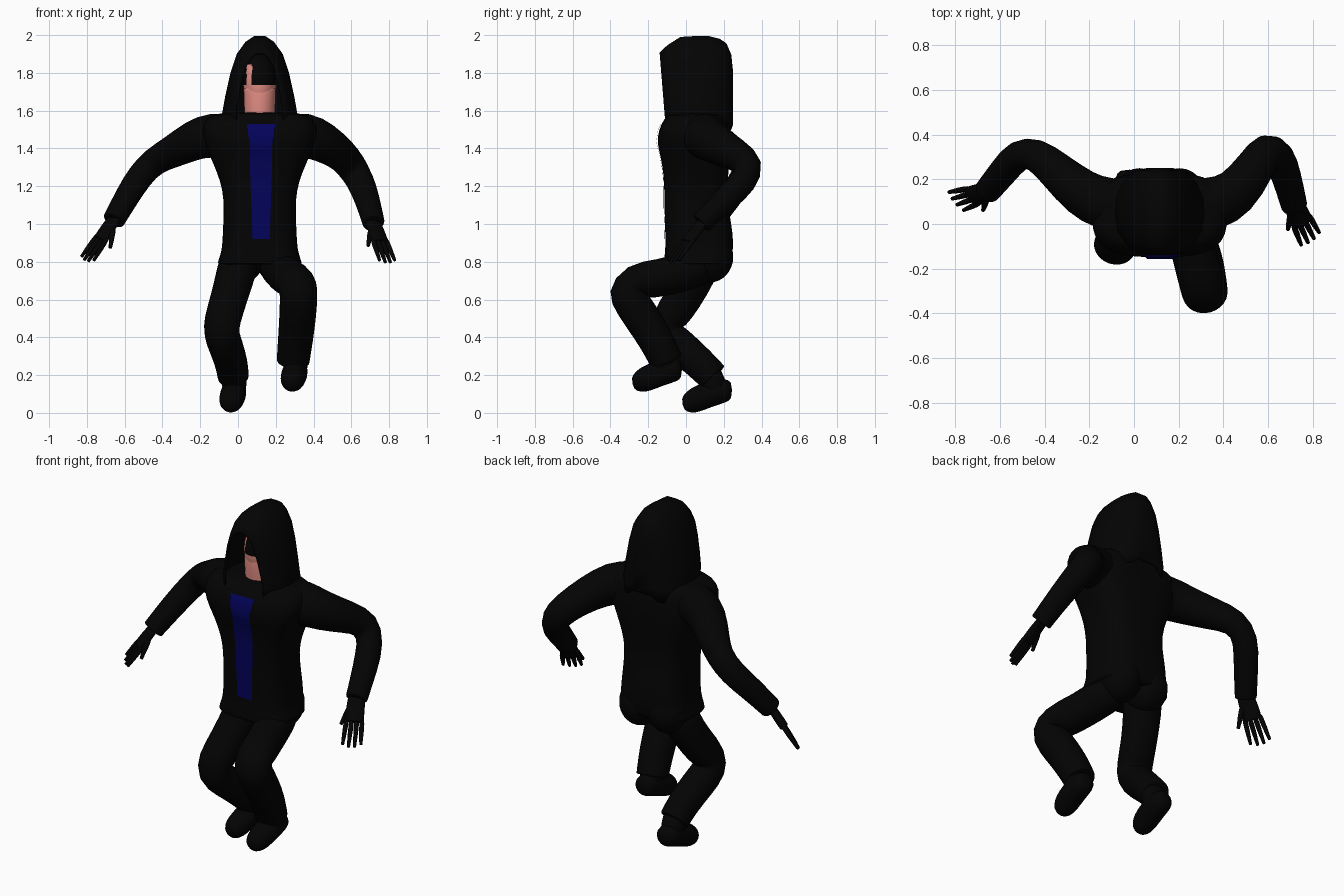
import bpy, bmesh, math
from mathutils import Vector as V

if "Cube" in bpy.data.objects:
    bpy.data.objects.remove(bpy.data.objects["Cube"])


def material(name, r, g, b):
    m = bpy.data.materials.new(name)
    m.diffuse_color = (r, g, b, 1)
    m.use_nodes = True
    m.node_tree.nodes["Principled BSDF"].inputs["Base Color"].default_value = m.diffuse_color
    return m


BLACK = material("black cloth", 0.001, 0.001, 0.001)
BLUE = material("navy shirt", 0.001, 0.001, 0.105)
SKIN = material("skin", 0.80, 0.28, 0.24)


def finish(name, bm, mats, subdiv=0):
    bmesh.ops.recalc_face_normals(bm, faces=bm.faces)
    for f in bm.faces:
        f.smooth = True
    me = bpy.data.meshes.new(name)
    bm.to_mesh(me)
    bm.free()
    ob = bpy.data.objects.new(name, me)
    bpy.context.collection.objects.link(ob)
    for m in mats:
        me.materials.append(m)
    if subdiv:
        ob.modifiers.new("smooth", 'SUBSURF').levels = subdiv
        ob.modifiers["smooth"].render_levels = subdiv
    return ob


def loft(rings, closed=True, cap_start=True, cap_end=True):
    bm = bmesh.new()
    rows = [[bm.verts.new(p) for p in r] for r in rings]
    n = len(rows[0])
    for a, b in zip(rows, rows[1:]):
        for i in range(n if closed else n - 1):
            j = (i + 1) % n
            bm.faces.new((a[i], a[j], b[j], b[i]))
    if cap_start:
        bm.faces.new(rows[0])
    if cap_end:
        bm.faces.new(rows[-1])
    return bm


def tube(name, pts, mat=BLACK, sides=12, across=(1, 0, 0), flat=1.0, crisp=True):
    """Round limb through (x, y, z, radius) points; crisp keeps the end full width."""
    ps = [V(p[:3]) for p in pts]
    u, rings = V(across), []
    for i, p in enumerate(ps):
        t = (ps[min(i + 1, len(ps) - 1)] - ps[max(i - 1, 0)]).normalized()
        u = (u - t * u.dot(t)).normalized()
        w = t.cross(u) * flat
        r = pts[i][3] * 1.03
        rings.append([p + r * (u * math.cos(a) + w * math.sin(a))
                      for a in (2 * math.pi * k / sides for k in range(sides))])
    if crisp:
        rings.append([q + t * .008 for q in rings[-1]])
        rings.append([q.lerp(ps[-1] + t * .008, .25) for q in rings[-1]])
    return finish(name, loft(rings), [mat], 1)


# Jacket torso: z, half width, front y, back y
CX, SQ = 0.115, 0.65
TORSO = [(0.785, .222, -.11, .225), (0.79, .225, -.115, .235), (0.83, .212, -.115, .245),
         (0.87, .20, -.11, .25), (0.95, .196, -.11, .25), (1.08, .19, -.115, .225),
         (1.18, .196, -.115, .22), (1.27, .225, -.12, .225), (1.36, .265, -.135, .23),
         (1.43, .295, -.155, .232), (1.50, .31, -.145, .225), (1.56, .29, -.115, .21),
         (1.595, .22, -.08, .18)]


def spow(v, e):
    return math.copysign(abs(v) ** e, v)


rings = []
for z, rx, y0, y1 in TORSO:
    cy, ry = (y0 + y1) / 2, (y1 - y0) / 2
    rings.append([V((CX + rx * spow(math.cos(a), SQ), cy + ry * spow(math.sin(a), SQ), z))
                  for a in (2 * math.pi * k / 28 for k in range(28))])
finish("jacket", loft(rings), [BLACK], 1)


# Shirt front: thin strip following the chest
def front_y(z, x):
    for a, b in zip(TORSO, TORSO[1:]):
        if a[0] <= z <= b[0]:
            t = (z - a[0]) / (b[0] - a[0])
            rx, y0, y1 = (a[k] + t * (b[k] - a[k]) for k in (1, 2, 3))
            c = abs((x - CX) / rx) ** (1 / SQ)
            return (y0 + y1) / 2 - (y1 - y0) / 2 * (1 - c * c) ** (SQ / 2)
    return 0


rows = []
for k in range(21):
    z = 0.92 + k * 0.61 / 20
    half = 0.046 + 0.012 * min(1, k / 12) + (0.018 * (k - 16) / 4 if k > 16 else 0)
    rows.append([V((x, front_y(z, x) - 0.003, z))
                 for x in (CX + 0.007 + half * s for s in (-1, -.5, 0, .5, 1))])
finish("shirt_front", loft(rows, False, False, False), [BLUE])

# Head and neck: upper face hidden by dark hair
bm = bmesh.new()
bmesh.ops.create_uvsphere(bm, u_segments=48, v_segments=32, radius=1)
for v in bm.verts:
    v.co = V((CX + .088 * v.co.x, .06 + .11 * v.co.y, 1.75 + .15 * v.co.z))
for f in bm.faces:
    c = f.calc_center_median()
    lock_gap = .045 < c.x < .075 and c.z < 1.84 and c.y < .06
    f.material_index = int(c.z > 1.73 and not lock_gap)
finish("head", bm, [SKIN, BLACK])
tube("neck", [(CX, .05, 1.5, .08), (CX, .045, 1.6, .08), (CX, .04, 1.66, .082), (CX, .043, 1.71, .084)],
     SKIN, 20)

# Hood: arched sections running front to back, open at the front
ARCH = [(.190, 0), (.20, .16), (.182, .36), (.155, .60), (.122, .80), (.075, .93), (.03, .99)]
HOOD = [(-.14, 1.91, .66, 1.54), (-.10, 1.95, .8, 1.53), (-.03, 1.995, .94, 1.52), (.05, 2.0, 1, 1.5),
        (.12, 2.0, .98, 1.49), (.18, 1.985, .84, 1.49), (.215, 1.96, .7, 1.49), (.24, 1.9, .52, 1.5),
        (.25, 1.8, .3, 1.53)]
rows = []
for y, top, w, low in HOOD:
    half = [(x * w, low + (top - low) * h) for x, h in ARCH]
    pts = [(-x, z) for x, z in half] + [(x, z) for x, z in reversed(half)]
    tilt = .03 if y < -.09 else 0          # front rim leans back toward the chin
    rows.append([V((CX + x, y + tilt * (top - z) / (top - low), z)) for x, z in pts])
hood = finish("hood", loft(rows, False, False, True), [BLACK])
s = hood.modifiers.new("thickness", 'SOLIDIFY')
s.thickness, s.offset = 0.012, -1

# Arms
tube("right_arm", [(-.02, .08, 1.46, .12), (-.14, .09, 1.475, .122), (-.235, .135, 1.445, .108),
                   (-.35, .24, 1.38, .086), (-.445, .322, 1.335, .074), (-.52, .315, 1.255, .072),
                   (-.585, .235, 1.15, .067), (-.655, .15, 1.025, .06)])
tube("left_arm", [(.25, .08, 1.46, .12), (.365, .09, 1.475, .125), (.46, .135, 1.43, .108),
                  (.54, .25, 1.375, .09), (.60, .348, 1.31, .082), (.65, .31, 1.225, .075),
                  (.685, .21, 1.13, .067), (.717, .085, 1.01, .06)])


# Gloved hands: palm, four fingers and a thumb
def hand(side, wrist, first, last, thumb):
    wrist, first, last, thumb = map(V, (wrist, first, last, thumb))
    mid = (first + last) / 2
    across = (first - last).normalized()
    knuckle = wrist.lerp(mid, .5)
    tube(side + "_palm", [(*wrist.lerp(knuckle, -.4), .045), (*wrist, .046),
                          (*wrist.lerp(knuckle, .5), .052), (*knuckle, .05)], across=across, flat=.5)
    for k in range(4):
        tip = first.lerp(last, k / 3) + (mid - wrist) * (.1 if k in (1, 2) else .04)
        base = knuckle + across * (.04 - .0267 * k) - (mid - wrist) * .12
        tube(f"{side}_finger_{k + 1}", [(*base, .016), (*base.lerp(tip, .6), .014), (*tip, .009)], sides=8)
    base = wrist.lerp(knuckle, .25) - across * .025
    tube(side + "_thumb", [(*base, .02), (*base.lerp(thumb, .6), .016), (*thumb, .01)], sides=8)


hand("right", (-.66, .145, 1.02), (-.82, .145, .84), (-.755, .065, .82), (-.675, .065, .88))
hand("left", (.718, .08, 1.0), (.825, -.03, .82), (.745, -.085, .82), (.69, -.02, .89))

# Seat of the trousers
for side, x in (("right", .025), ("left", .205)):
    bm = bmesh.new()
    bmesh.ops.create_uvsphere(bm, u_segments=24, v_segments=16, radius=1)
    for v in bm.verts:
        v.co = V((x + .115 * v.co.x, .125 + .125 * v.co.y, .825 + .135 * v.co.z))
    finish(side + "_seat", bm, [BLACK])

# Trouser legs, bent at the knees
tube("right_leg", [(.015, .09, .84, .11), (-.01, .06, .74, .105), (-.05, -.015, .60, .098),
                   (-.085, -.1, .485, .098), (-.09, -.105, .42, .096), (-.06, -.015, .34, .092),
                   (-.035, .07, .265, .088), (-.025, .14, .195, .084)])
tube("left_leg", [(.20, .12, .80, .11), (.23, .02, .755, .105), (.265, -.12, .715, .1),
                  (.31, -.285, .695, .105), (.322, -.33, .65, .102), (.32, -.275, .565, .1),
                  (.31, -.19, .44, .096), (.30, -.14, .35, .092), (.292, -.105, .275, .088)])

# Shoes, toes pointing down
for side, x, dy, dz in (("right", -.02, 0, 0), ("left", .305, -.265, .11)):
    tube(side + "_shoe", [(x, .245 + dy, .12 + dz, .045), (x, .21 + dy, .122 + dz, .066),
                          (x - .005, .12 + dy, .10 + dz, .07), (x - .015, .05 + dy, .068 + dz, .068),
                          (x - .02, .01 + dy, .05 + dz, .056), (x - .02, -.02 + dy, .045 + dz, .03)],
         crisp=False)
    tube(side + "_ankle", [(x, .11 + dy, .23 + dz, .068), (x, .145 + dy, .16 + dz, .068),
                           (x, .16 + dy, .11 + dz, .06)])
